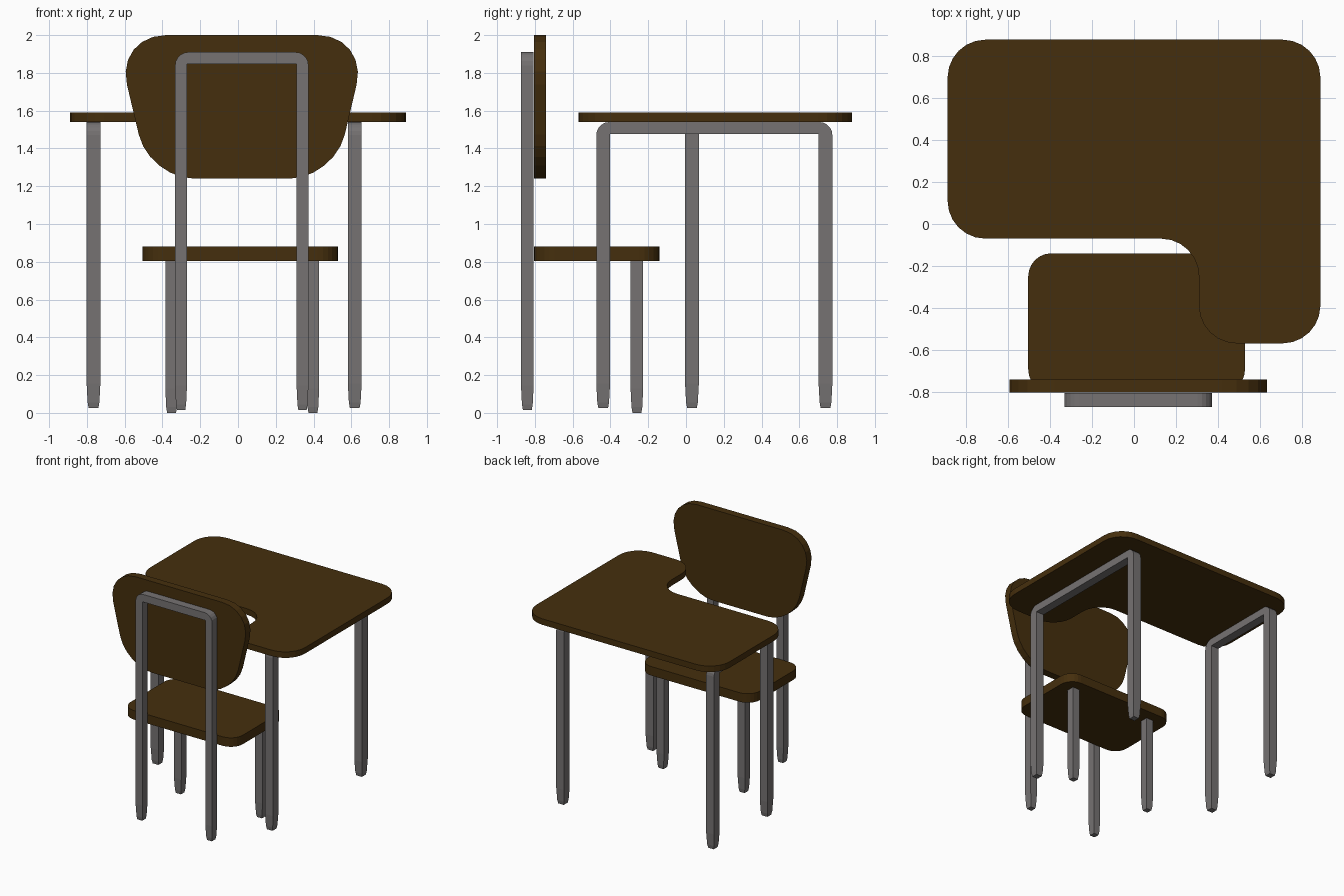
import bpy, bmesh, math
from mathutils import Vector

if "Cube" in bpy.data.objects:
    bpy.data.objects.remove(bpy.data.objects["Cube"])


def material(name, rgb):
    m = bpy.data.materials.new(name)
    m.diffuse_color = (*rgb, 1)
    m.use_nodes = True
    m.node_tree.nodes["Principled BSDF"].inputs["Base Color"].default_value = m.diffuse_color
    return m


WOOD = material("wood", (0.06, 0.028, 0.004))
METAL = material("metal", (0.18, 0.17, 0.17))


def finish(name, bm, mat):
    bmesh.ops.remove_doubles(bm, verts=bm.verts, dist=1e-5)
    bmesh.ops.recalc_face_normals(bm, faces=bm.faces)
    me = bpy.data.meshes.new(name)
    bm.to_mesh(me)
    bm.free()
    me.materials.append(mat)
    ob = bpy.data.objects.new(name, me)
    bpy.context.collection.objects.link(ob)
    return ob


def rounded(corners, steps=6):
    """Round each (x, y, cut) corner of a closed outline."""
    out = []
    for i, (x, y, cut) in enumerate(corners):
        p = Vector((x, y))
        a = (Vector(corners[i - 1][:2]) - p).normalized() * cut
        b = (Vector(corners[(i + 1) % len(corners)][:2]) - p).normalized() * cut
        for s in range(steps + 1):
            t = s / steps
            u = 1 - t
            out.append(p + a * (u**3 + 3 * u * u * t * 0.45)
                       + b * (t**3 + 3 * t * t * u * 0.45))
    return out


def board(name, corners, low, high, upright=False):
    """Flat panel: outline in XY (or XZ when upright) with thickness."""
    bm = bmesh.new()
    place = (lambda p, d: (p.x, d, p.y)) if upright else (lambda p, d: (p.x, p.y, d))
    face = bm.faces.new([bm.verts.new(place(p, low)) for p in rounded(corners)])
    new = bmesh.ops.extrude_face_region(bm, geom=[face])["geom"]
    shift = Vector(place(Vector((0, 0)), high - low))
    bmesh.ops.translate(bm, vec=shift, verts=[v for v in new if isinstance(v, bmesh.types.BMVert)])
    return finish(name, bm, WOOD)


def foot(a0, w, z0):
    """Stations (outer, inner, depth factor) of the tapered foot."""
    mid = a0 + w / 2
    return [((mid - w / 2 * f, z0 + h), (mid + w / 2 * f, z0 + h), f)
            for h, f in ((0, 0.7), (0.03, 0.85), (0.13, 1))]


def tube(name, stations, place, depth):
    """Square tube lofted through the stations."""
    bm = bmesh.new()
    rings = []
    for outer, inner, f in stations:
        d = depth / 2 * f
        rings.append([bm.verts.new(place(*p, s)) for p, s in
                      ((outer, -d), (outer, d), (inner, d), (inner, -d))])
    for r, q in zip(rings, rings[1:]):
        for i in range(4):
            j = (i + 1) % 4
            bm.faces.new((r[i], r[j], q[j], q[i]))
    bm.faces.new(rings[0])
    bm.faces.new(rings[-1])
    return finish(name, bm, METAL)


def u_frame(name, a0, a1, z0, z1, w, bar, depth, place):
    """Inverted U with rounded outer corners, sharp inner corners, tapered feet."""
    r = 0.07
    st = foot(a0, w, z0)
    for k in range(6):
        t = math.pi / 2 * k / 5
        st.append(((a0 + r - r * math.cos(t), z1 - r + r * math.sin(t)), (a0 + w, z1 - bar), 1))
    flip = lambda p: (a0 + a1 - p[0], p[1])
    st += [(flip(o), flip(i), f) for o, i, f in reversed(st)]
    return tube(name, st, place, depth)


# Desk: L-shaped top with a rounded inner corner
board("desk_top", [(-0.89, 0.88, 0.18), (-0.89, -0.07, 0.18), (0.31, -0.07, 0.18),
                   (0.31, -0.57, 0.18), (0.89, -0.57, 0.18), (0.89, 0.88, 0.18)], 1.54, 1.59)

# Desk leg frames, short on the left and long on the right
for name, x, y0 in (("desk_frame_left", -0.765, -0.005), ("desk_frame_right", 0.618, -0.475)):
    u_frame(name, y0, 0.775, 0.025, 1.54, 0.073, 0.063, 0.073,
            lambda a, z, d, x=x: (x + d, a, z))

# Chair seat
board("seat", [(-0.505, -0.805, 0.11), (0.53, -0.805, 0.11),
               (0.53, -0.14, 0.11), (-0.505, -0.14, 0.11)], 0.805, 0.88)

# Chair backrest, wider at the top
C = 0.02
board("backrest", [(C - 0.67, 2.0, 0.27), (C - 0.49, 1.24, 0.24),
                   (C + 0.49, 1.24, 0.24), (C + 0.67, 2.0, 0.27)], -0.805, -0.742, True)

# Chair rear frame, running up behind the backrest
u_frame("chair_rear_frame", -0.333, 0.373, 0.015, 1.91, 0.063, 0.063, 0.067,
        lambda a, z, d: (a, -0.84 + d, z))

# Chair front legs
for side, x in (("left", -0.385), ("right", 0.363)):
    st = foot(x, 0.067, 0.0) + [((x, 0.81), (x + 0.067, 0.81), 1)]
    tube("chair_front_leg_" + side, st, lambda a, z, d: (a, -0.26 + d, z), 0.067)
